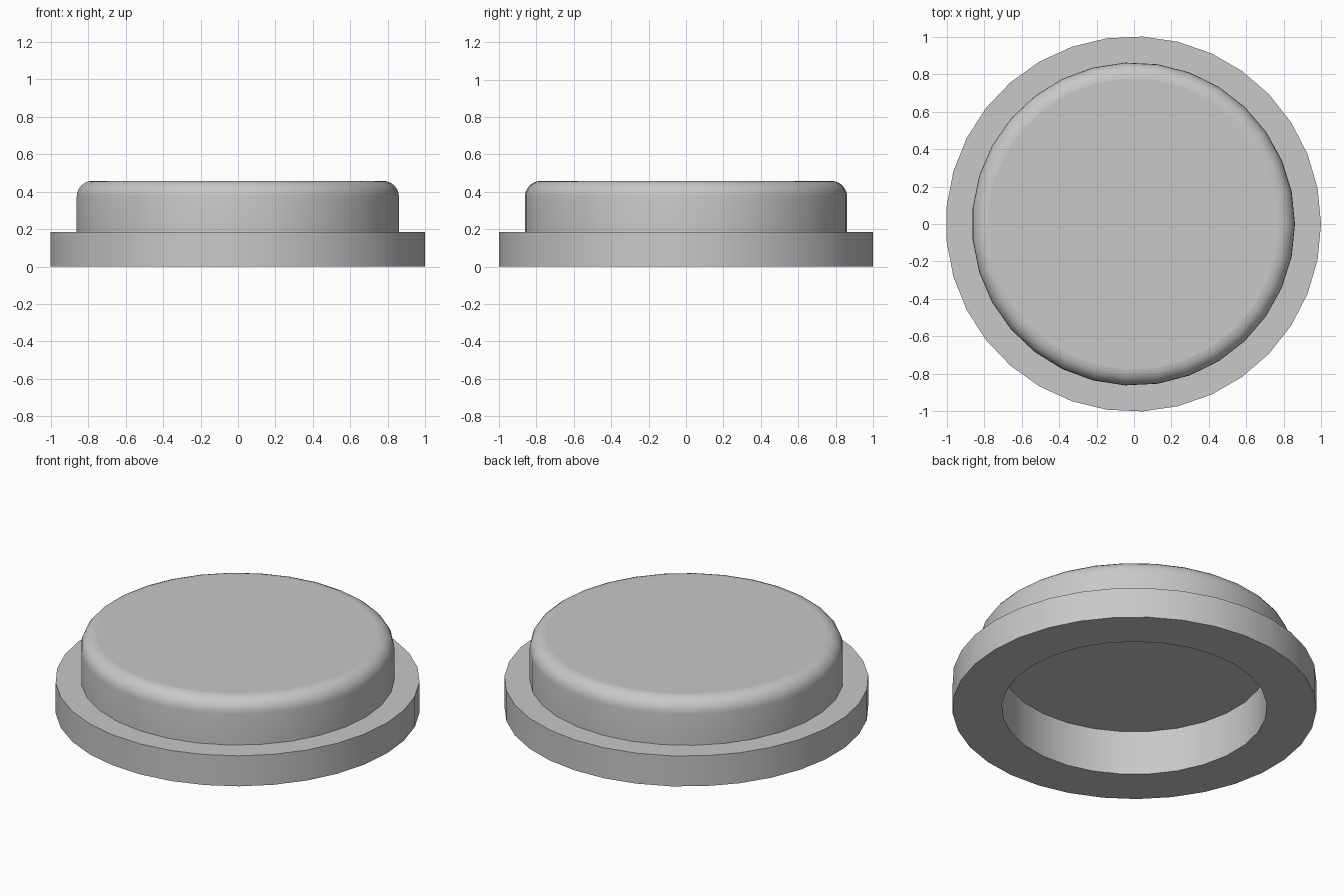
import bpy, bmesh, math

cube = bpy.data.objects.get("Cube")
if cube:
    bpy.data.objects.remove(cube)

grey = bpy.data.materials.new("plain grey")
grey.use_nodes = True
colour = (0.58, 0.58, 0.58, 1)
grey.diffuse_color = colour
grey.node_tree.nodes["Principled BSDF"].inputs["Base Color"].default_value = colour

bm = bmesh.new()
CENTRE_X = -0.003


def ring(sides, radius, z):
    """Closed ring of vertices, starting on the +x axis."""
    step = math.tau / sides
    return [bm.verts.new((CENTRE_X + radius * math.cos(i * step),
                          radius * math.sin(i * step), z)) for i in range(sides)]


def join(a, b):
    """Quads between equal rings, a fan of triangles between unequal ones."""
    n, m = len(a), len(b)
    if n == m:
        for i in range(n):
            k = (i + 1) % n
            bm.faces.new((a[i], a[k], b[k], b[i]))
        return
    i = j = 0
    while i < n or j < m:
        if j == m or (i < n and (i + 1) / n <= (j + 1) / m):
            bm.faces.new((a[i], a[(i + 1) % n], b[j % m]))
            i += 1
        else:
            bm.faces.new((a[i % n], b[(j + 1) % m], b[j]))
            j += 1


# Recess, underside, flange, then the raised disc wall
HOLE, FLANGE, DISC = 29, 33, 31
profile = [(HOLE, 0.73, 0.27), (HOLE, 0.73, 0), (FLANGE, 1.002, 0),
           (FLANGE, 1.002, 0.185), (DISC, 0.863, 0.185)]

# Rounded upper edge of the disc
top, bevel, steps = 0.458, 0.085, 6
for s in range(steps + 1):
    t = math.pi / 2 * s / steps
    profile.append((DISC, 0.863 - bevel * (1 - math.cos(t)),
                    top - bevel * (1 - math.sin(t))))

rings = [ring(*p) for p in profile]
for lower, upper in zip(rings, rings[1:]):
    join(lower, upper)

# Recess ceiling and flat top
bm.faces.new(rings[0])
bm.faces.new(rings[-1])
bmesh.ops.recalc_face_normals(bm, faces=bm.faces)

mesh = bpy.data.meshes.new("flanged_cap")
bm.to_mesh(mesh)
bm.free()
mesh.materials.append(grey)
cap = bpy.data.objects.new("flanged_cap", mesh)
bpy.context.collection.objects.link(cap)

bpy.ops.object.select_all(action="DESELECT")
cap.select_set(True)
bpy.context.view_layer.objects.active = cap
bpy.ops.object.shade_smooth_by_angle(angle=math.radians(30))

# Level faces stay flat
for poly in mesh.polygons:
    if abs(poly.normal.z) > 0.999:
        poly.use_smooth = False
